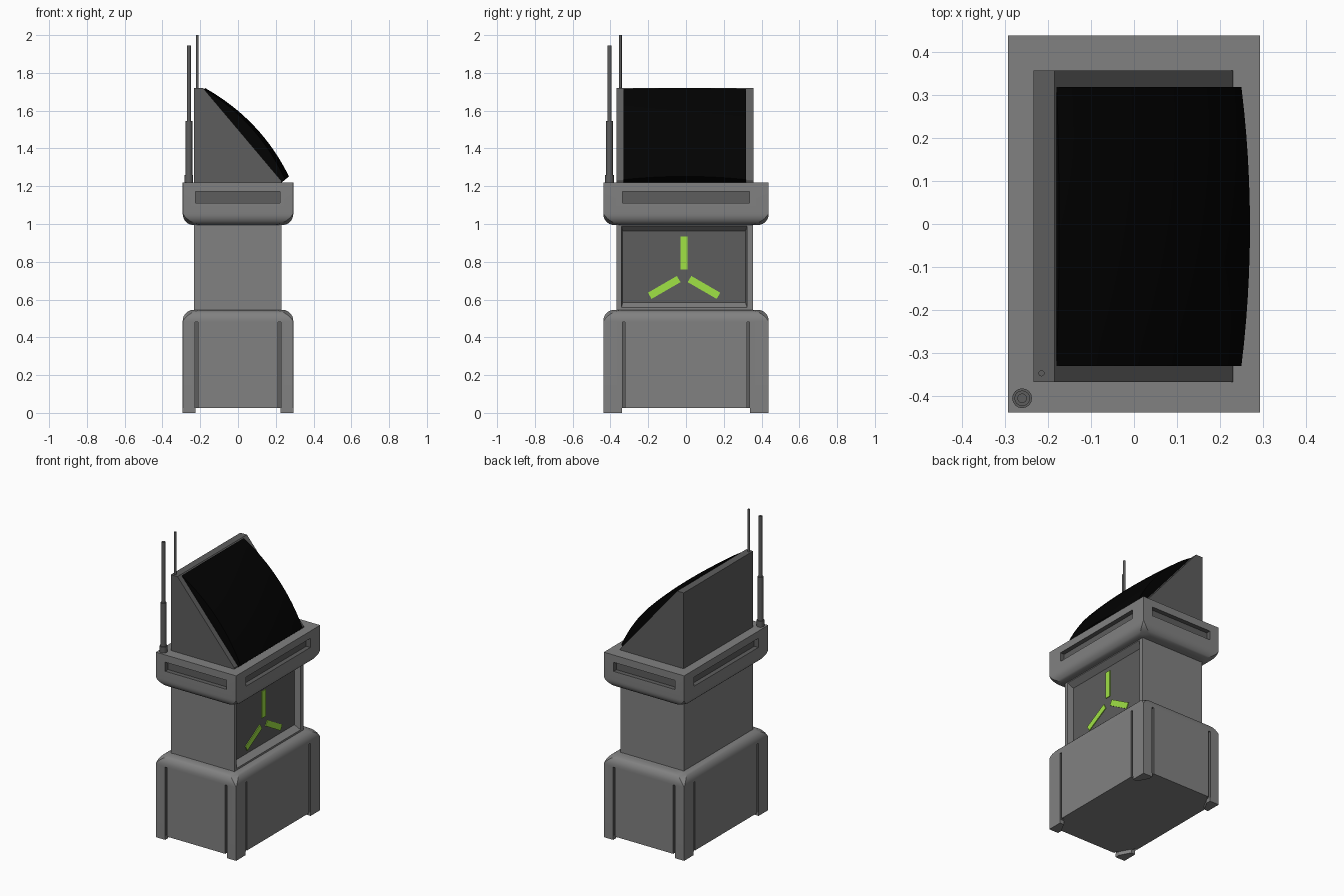
import bpy, bmesh
from math import sin, cos, pi, radians
from mathutils import Matrix, Vector

if "Cube" in bpy.data.objects:
    bpy.data.objects.remove(bpy.data.objects["Cube"])

HX, HY = 0.293, 0.438          # half size of base and collar


def material(name, rgb):
    m = bpy.data.materials.new(name)
    m.diffuse_color = (*rgb, 1)
    m.use_nodes = True
    m.node_tree.nodes["Principled BSDF"].inputs["Base Color"].default_value = m.diffuse_color
    return m


grey = material("mid_grey", (0.22, 0.22, 0.22))
dark = material("dark_grey", (0.11, 0.11, 0.11))
black = material("black_glass", (0.0006, 0.0006, 0.0006))
green = material("green_light", (0.35, 0.76, 0.06))


def make(name, bm, mat=grey, smooth=None):
    bmesh.ops.recalc_face_normals(bm, faces=bm.faces)
    me = bpy.data.meshes.new(name)
    bm.to_mesh(me)
    bm.free()
    ob = bpy.data.objects.new(name, me)
    bpy.context.collection.objects.link(ob)
    me.materials.append(mat)
    if smooth:
        bpy.ops.object.select_all(action='DESELECT')
        bpy.context.view_layer.objects.active = ob
        ob.select_set(True)
        bpy.ops.object.shade_smooth_by_angle(angle=radians(smooth))
    return ob


def add_box(bm, x0, x1, y0, y1, z0, z1):
    m = Matrix.Translation(((x0 + x1) / 2, (y0 + y1) / 2, (z0 + z1) / 2))
    bmesh.ops.create_cube(bm, size=1, matrix=m @ Matrix.Diagonal((x1 - x0, y1 - y0, z1 - z0, 1)))


def loft(rings):
    bm = bmesh.new()
    vr = [[bm.verts.new(p) for p in r] for r in rings]
    n = len(vr[0])
    for a, b in zip(vr, vr[1:]):
        for i in range(n):
            bm.faces.new((a[i], a[(i + 1) % n], b[(i + 1) % n], b[i]))
    bm.faces.new(vr[0])
    bm.faces.new(vr[-1])
    return bm


def octagon(inset, cut, z):
    x, y = HX - inset, HY - inset
    return [(x, -y + cut, z), (x, y - cut, z), (x - cut, y, z), (-x + cut, y, z),
            (-x, y - cut, z), (-x, -y + cut, z), (-x + cut, -y, z), (x - cut, -y, z)]


def rounded_block(name, z_flat, z_start, z_round):
    # square end at z_flat, rounded edge from z_start to z_round with cut corners
    rings = [octagon(0, 0.001, z_flat)]
    for k in range(8):
        t = k / 7
        a = t * pi / 2
        rings.append(octagon(0.055 * (1 - cos(a)), 0.001 + 0.055 * t,
                             z_start + (z_round - z_start) * sin(a)))
    return make(name, loft(rings), smooth=16)


def cut(ob, bm, mat=grey):
    cutter = make(ob.name + "_cutter", bm, mat)
    cutter.hide_render = True
    mod = ob.modifiers.new("cut", 'BOOLEAN')
    mod.operation, mod.solver, mod.object = 'DIFFERENCE', 'EXACT', cutter
    mod.material_mode = 'TRANSFER'
    bpy.context.view_layer.objects.active = ob
    bpy.ops.object.modifier_move_to_index(modifier=mod.name, index=0)
    bpy.ops.object.modifier_apply(modifier=mod.name)
    bpy.data.objects.remove(cutter)


# base with vertical panel grooves
base = rounded_block("base", 0.025, 0.485, 0.545)
bm = bmesh.new()
for s in (-1, 1):
    for t in (-1, 1):
        gx, gy = t * 0.22, t * 0.33
        add_box(bm, gx - 0.007, gx + 0.007, *sorted((s * (HY - 0.02), s * (HY + 0.05))), -0.05, 0.48)
        add_box(bm, *sorted((s * (HX - 0.02), s * (HX + 0.05))), gy - 0.007, gy + 0.007, -0.05, 0.48)
cut(base, bm, dark)

# corner feet
for s in (-1, 1):
    for t in (-1, 1):
        prof = [(0, 0), (0.068, 0), (0.068, 0.03), (0.03, 0.1), (0, 0.1)]
        make("foot", loft([[(s * (HX - x), t * (HY - y), z) for x, y in prof] for z in (0, 0.025)]))

# neck with recessed dark panel on the +x side
bm = bmesh.new()
add_box(bm, -0.233, 0.23, -0.367, 0.355, 0.53, 1.01)
neck = make("neck", bm)


def yz_rect(x, y0, y1, z0, z1):
    return [(x, y0, z0), (x, y1, z0), (x, y1, z1), (x, y0, z1)]


cut(neck, loft([yz_rect(0.19, -0.335, 0.315, 0.584, 0.964),
                yz_rect(0.231, -0.342, 0.324, 0.556, 0.99)]))
bm = bmesh.new()
add_box(bm, 0.18, 0.192, -0.335, 0.315, 0.584, 0.964)
make("recess_panel", bm, dark)

# three green light bars
for k in range(3):
    bm = bmesh.new()
    add_box(bm, 0.185, 0.197, -0.019, 0.019, 0.033, 0.21)
    bm.transform(Matrix.Translation((0, -0.01, 0.725)) @ Matrix.Rotation(k * 2 * pi / 3, 4, 'X'))
    make("light_bar", bm, green)

# collar with a slot in each side
collar = rounded_block("collar", 1.22, 1.055, 0.995)
bm = bmesh.new()
for s in (-1, 1):
    add_box(bm, -0.225, 0.222, *sorted((s * (HY - 0.03), s * (HY + 0.05))), 1.112, 1.172)
    add_box(bm, *sorted((s * (HX - 0.03), s * (HX + 0.05))), -0.335, 0.335, 1.112, 1.172)
cut(collar, bm, dark)

# sloped screen housing
prof = [(-0.233, 1.21), (0.23, 1.21), (0.23, 1.228), (-0.185, 1.72), (-0.233, 1.72)]
make("screen_housing", loft([[(x, y, z) for x, z in prof] for y in (-0.367, 0.357)]), dark)

# bulging black screen
top, low = Vector((-0.183, 0, 1.712)), Vector((0.239, 0, 1.226))
normal = Vector((0.763, 0, 0.647))
NU, NV = 16, 12
rings = []
for j in range(NV + 1):
    v = 2 * j / NV - 1
    ring = []
    for i in range(NU + 1):
        t = i / NU
        u = 2 * t - 1
        h = 0.004 + 0.01 * t + 0.05 * (1 - u * u) + 0.026 * (1 - v * v) * (0.3 + 0.7 * t)
        p = top.lerp(low, t) + normal * h
        ring.append((p.x, -0.006 + 0.324 * v, p.z))
    for p in (low - normal * 0.012, top - normal * 0.012):
        ring.append((p.x, -0.006 + 0.324 * v, p.z))
    rings.append(ring)
make("screen", loft(rings), black, smooth=30)

# antennas
for name, x, y, r, z0, z1 in [("antenna_socket", -0.26, -0.405, 0.023, 1.21, 1.26),
                              ("antenna_sleeve", -0.26, -0.405, 0.018, 1.25, 1.545),
                              ("antenna_rod", -0.26, -0.405, 0.011, 1.54, 1.945),
                              ("thin_antenna", -0.215, -0.347, 0.007, 1.71, 2.0)]:
    bm = bmesh.new()
    bmesh.ops.create_cone(bm, cap_ends=True, segments=16, radius1=r, radius2=r, depth=z1 - z0,
                          matrix=Matrix.Translation((x, y, (z0 + z1) / 2)))
    make(name, bm, dark, smooth=40)
